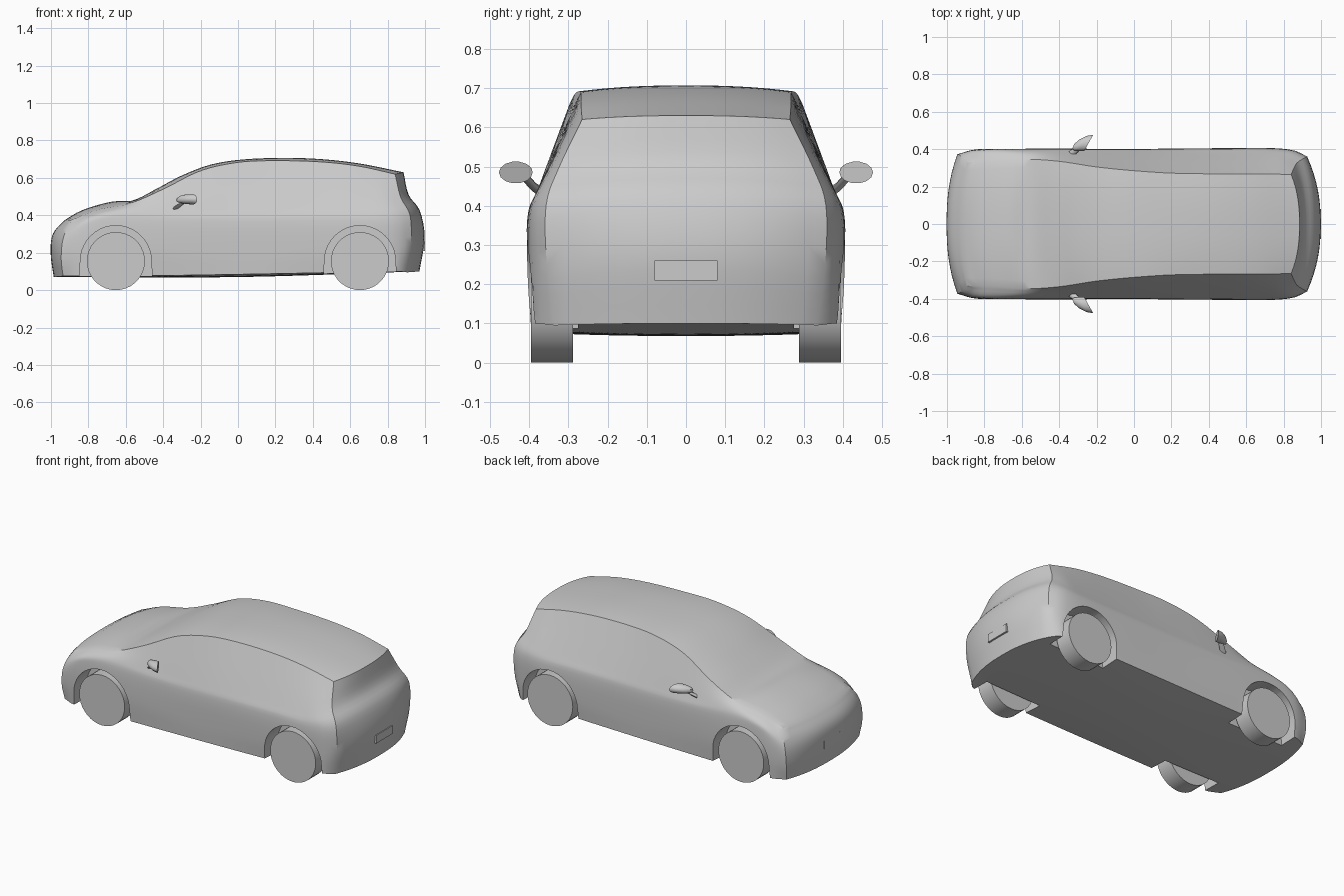
import bpy, bmesh, math
from mathutils import Vector as V

if "Cube" in bpy.data.objects:
    bpy.data.objects.remove(bpy.data.objects["Cube"])


def hermite(p0, p1, m0, m1, h, t):
    return (p0 * (2*t**3 - 3*t*t + 1) + m0 * h * (t**3 - 2*t*t + t)
            + p1 * (3*t*t - 2*t**3) + m1 * h * (t**3 - t*t))


def sample(keys, pts, u):
    """Smooth curve through pts placed at keys, read at u."""
    n = len(keys)
    i = max(k for k in range(n - 1) if keys[k] <= u + 1e-9 or k == 0)

    def slope(k):
        a, b = max(k - 1, 0), min(k + 1, n - 1)
        return (pts[b] - pts[a]) / (keys[b] - keys[a])
    h = keys[i + 1] - keys[i]
    return hermite(pts[i], pts[i + 1], slope(i), slope(i + 1), h, (u - keys[i]) / h)


def along(curve, t):
    """Point at fraction t of a lengthwise line."""
    pts = [V(p) for p in curve]
    xs = [p.x for p in pts]
    return sample(xs, pts, xs[0] + (xs[-1] - xs[0]) * t)


def across(c, e, s):
    """Crowned line from centre point c to edge point e."""
    k = 1 - s ** 2.4
    return V((e.x + (c.x - e.x) * k, e.y * s, e.z + (c.z - e.z) * k))


def column(pts, steps=4):
    keys = list(range(len(pts)))
    return [sample(keys, pts, i / steps) for i in range((len(pts) - 1) * steps + 1)]


def add_grid(bm, rows):
    vs = [[bm.verts.new(p) for p in r] for r in rows]
    for a, b in zip(vs, vs[1:]):
        for i in range(len(a) - 1):
            bm.faces.new((a[i], a[i + 1], b[i + 1], b[i]))


def finish(name, bm, angle=35, smooth=True):
    bmesh.ops.recalc_face_normals(bm, faces=bm.faces)
    me = bpy.data.meshes.new(name)
    bm.to_mesh(me)
    bm.free()
    ob = bpy.data.objects.new(name, me)
    bpy.context.collection.objects.link(ob)
    if smooth:
        shade(ob, angle)
    return ob


def shade(ob, angle):
    bpy.ops.object.select_all(action='DESELECT')
    ob.select_set(True)
    bpy.context.view_layer.objects.active = ob
    bpy.ops.object.shade_smooth_by_angle(angle=math.radians(angle))


def loft(bm, rings):
    """Closed rings joined into a capped solid."""
    vs = [[bm.verts.new(p) for p in r] for r in rings]
    n = len(vs[0])
    for a, b in zip(vs, vs[1:]):
        for i in range(n):
            bm.faces.new((a[i], a[(i + 1) % n], b[(i + 1) % n], b[i]))
    bm.faces.new(vs[0])
    bm.faces.new(vs[-1])


# Lengthwise lines: centre top, roof edge, shoulder, widest, lower side, sill, floor
top = [(-.93, 0, .372), (-.85, 0, .42), (-.75, 0, .455), (-.66, 0, .475), (-.56, 0, .48),
       (-.43, 0, .545), (-.3, 0, .613), (-.15, 0, .67), (.02, 0, .698), (.25, 0, .707),
       (.45, 0, .7), (.65, 0, .677), (.885, 0, .63)]
edge = [(-.89, .33, .375), (-.75, .333, .43), (-.58, .346, .463), (-.4, .335, .54),
        (-.2, .305, .638), (0, .285, .683), (.2, .272, .692), (.45, .268, .685),
        (.65, .268, .662), (.84, .265, .62)]
shoulder = [(-.92, .36, .32), (-.8, .385, .385), (-.6, .385, .425), (-.3, .382, .43),
            (0, .378, .44), (.4, .376, .445), (.7, .374, .45), (.8, .362, .465), (.87, .325, .495)]
widest = [(-.94, .372, .25), (-.85, .395, .32), (-.65, .4, .365), (0, .4, .36),
          (.5, .403, .37), (.75, .403, .37), (.86, .388, .385), (.92, .357, .4)]
lower = [(-.945, .37, .16), (-.85, .398, .2), (-.6, .403, .22), (0, .4, .2),
         (.7, .403, .22), (.86, .39, .23), (.925, .355, .25)]
sill = [(-.935, .355, .075), (-.85, .39, .075), (-.4, .393, .078), (.2, .395, .088),
        (.8, .39, .1), (.86, .38, .1), (.905, .335, .095)]
floor = [(-.985, 0, .07), (0, 0, .07), (.97, 0, .1)]
nose_mid = [(-.98, 0, .318), (-1, 0, .26), (-1, 0, .17)]
tail_mid = [(.912, 0, .51), (.972, 0, .425), (.998, 0, .28)]

# Body shell: one half, then mirrored
N = 56
S = [i / 8 for i in range(9)]
ts = [i / N for i in range(N + 1)]
bm = bmesh.new()
sides = [column([along(c, t) for c in (edge, shoulder, widest, lower, sill)]) for t in ts]
add_grid(bm, sides)
add_grid(bm, [[across(along(top, t), sd[0], s) for s in S] for t, sd in zip(ts, sides)])
add_grid(bm, [[across(along(floor, t), sd[-1], s) for s in S] for t, sd in zip(ts, sides)])
for k, mid in ((0, nose_mid), (-1, tail_mid)):
    centre = column([V(p) for p in [top[k], *mid, floor[k]]])
    add_grid(bm, [[across(c, e, s) for s in S] for c, e in zip(centre, sides[k])])
half = bmesh.ops.duplicate(bm, geom=bm.verts[:] + bm.edges[:] + bm.faces[:])
for v in half['geom']:
    if isinstance(v, bmesh.types.BMVert):
        v.co.y *= -1
bmesh.ops.remove_doubles(bm, verts=bm.verts, dist=1e-4)
body = finish("car_body", bm, smooth=False)

# Wheel arches cut from the shell
WHEEL_X, R = (-.653, .652), .155
bm = bmesh.new()
for cx in WHEEL_X:
    prof = [(cx + .2, -.05)] + [(cx + .19 * math.cos(a * math.pi / 20), R + .19 * math.sin(a * math.pi / 20))
                                for a in range(21)] + [(cx - .2, -.05)]
    for sy in (1, -1):
        loft(bm, [[(x, sy * y, z) for x, z in prof] for y in (.275, .5)])
cutter = finish("arch_cutter", bm, smooth=False)
cutter.hide_render = True
mod = body.modifiers.new("arches", 'BOOLEAN')
mod.operation, mod.object, mod.solver = 'DIFFERENCE', cutter, 'EXACT'
bpy.context.view_layer.objects.active = body
bpy.ops.object.modifier_apply(modifier="arches")
bpy.data.objects.remove(cutter)
shade(body, 32)

# Wheels
for cx, end in zip(WHEEL_X, ("front", "rear")):
    for sy, side in ((1, "right"), (-1, "left")):
        bm = bmesh.new()
        loft(bm, [[(cx + R * math.cos(a * math.pi / 18), sy * y, R + R * math.sin(a * math.pi / 18))
                   for a in range(36)] for y in (.288, .395)])
        finish(f"{end}_{side}_wheel", bm)

# Door mirrors: rounded housing and stalk


def oval(x, y, z, ry, rz, sy, slant, n=14):
    out = []
    for i in range(n):
        a = 2 * math.pi * i / n
        dy = ry * math.cos(a)
        out.append((x + slant * dy, sy * (y + dy), z + rz * math.sin(a)))
    return out


for sy, side in ((1, "right"), (-1, "left")):
    bm = bmesh.new()
    loft(bm, [oval(-.242, .434, .485, .043, .028, sy, .55), oval(-.275, .431, .486, .04, .026, sy, .55),
              oval(-.305, .423, .485, .03, .02, sy, .5), oval(-.325, .414, .482, .014, .01, sy, .4)])
    loft(bm, [oval(-.335, .372, .437, .016, .01, sy, -.8, 8), oval(-.315, .392, .452, .012, .009, sy, -.8, 8),
              oval(-.285, .412, .475, .012, .009, sy, -.6, 8)])
    finish(f"{side}_mirror", bm, 40)

# Blank plates on tail and nose
for name, x, z in (("rear_plate", .992, .235), ("front_plate", -.992, .2)):
    bm = bmesh.new()
    loft(bm, [[(x + dx, y, z + dz) for y, dz in ((-.08, -.025), (.08, -.025), (.08, .025), (-.08, .025))]
              for dx in (-.009, .009)])
    finish(name, bm, smooth=False)
